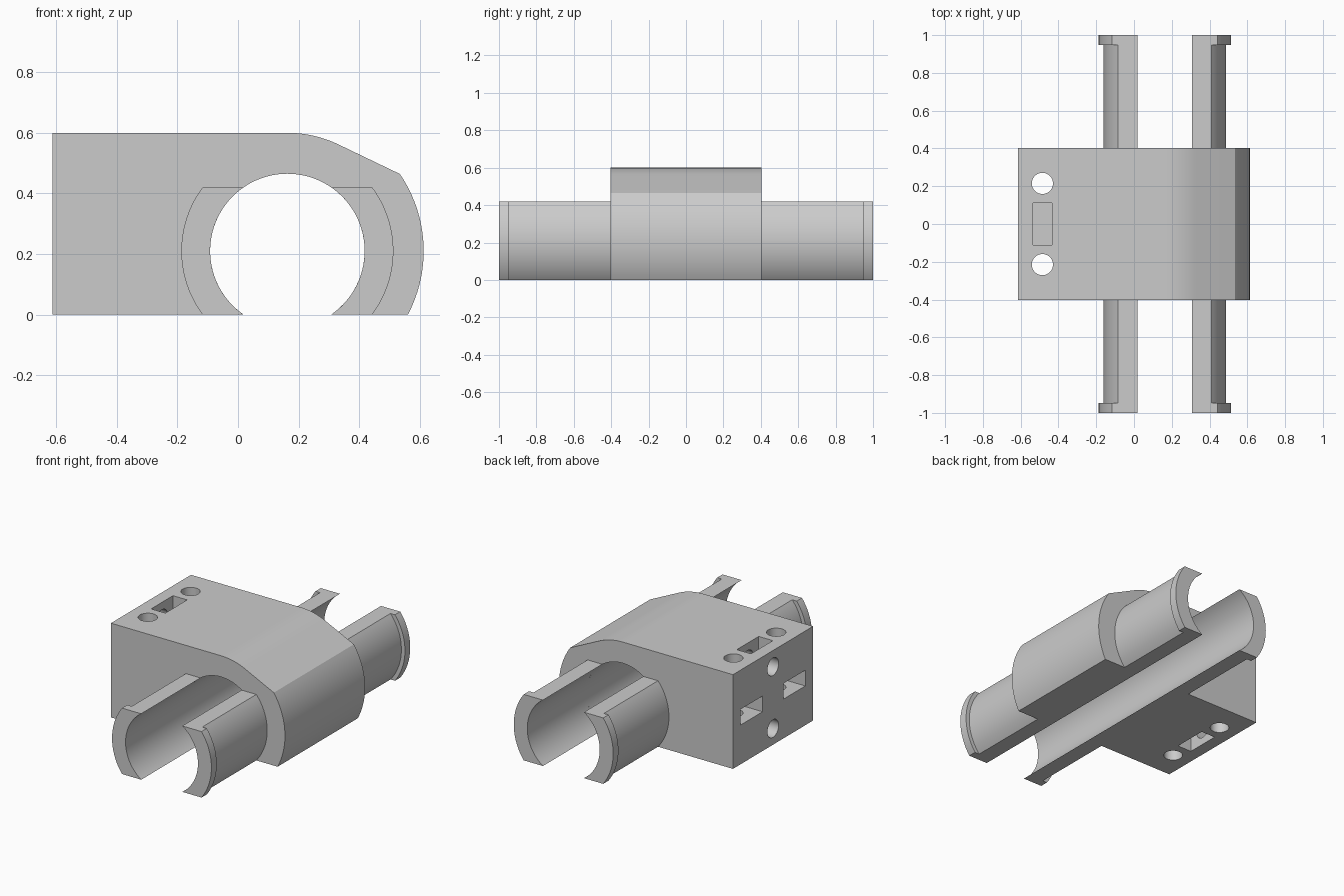
import bpy, bmesh, math
from math import sin, cos, asin, radians

if "Cube" in bpy.data.objects:
    bpy.data.objects.remove(bpy.data.objects["Cube"])

# Key dimensions
CX, CZ = 0.163, 0.21            # bore axis
BORE, TUBE, COLLAR, OUTER, CROWN = 0.255, 0.325, 0.35, 0.45, 0.39
LEFT, TOP = -0.613, 0.6
BODY_Y, COLLAR_Y, END_Y = 0.403, 0.947, 1.0
HOLE_R = 0.056
SCREW_X, SCREW_Y, SCREW_Z = -0.485, 0.215, 0.197

grey = bpy.data.materials.new("light grey plastic")
grey.use_nodes = True
colour = (0.6, 0.6, 0.6, 1)
grey.diffuse_color = colour
grey.node_tree.nodes["Principled BSDF"].inputs["Base Color"].default_value = colour


def arc(radius, start, end, steps):
    """Points around the bore axis, angles in radians from +x."""
    angles = [start + (end - start) * i / steps for i in range(steps + 1)]
    return [(CX + radius * cos(a), CZ + radius * sin(a)) for a in angles]


def to_object(name, bm):
    bmesh.ops.recalc_face_normals(bm, faces=bm.faces)
    mesh = bpy.data.meshes.new(name)
    bm.to_mesh(mesh)
    bm.free()
    mesh.materials.append(grey)
    obj = bpy.data.objects.new(name, mesh)
    bpy.context.collection.objects.link(obj)
    return obj


def extrude(name, profile, y0, y1):
    """Extrude an x-z profile along y."""
    bm = bmesh.new()
    face = bm.faces.new([bm.verts.new((x, y0, z)) for x, z in profile])
    made = bmesh.ops.extrude_face_region(bm, geom=[face])["geom"]
    verts = [v for v in made if isinstance(v, bmesh.types.BMVert)]
    bmesh.ops.translate(bm, verts=verts, vec=(0, y1 - y0, 0))
    return to_object(name, bm)


def shade(obj):
    bpy.ops.object.select_all(action='DESELECT')
    obj.select_set(True)
    bpy.context.view_layer.objects.active = obj
    bpy.ops.object.shade_smooth_by_angle(angle=radians(25))


def cut(target, cutter):
    cutter.hide_render = True
    mod = target.modifiers.new("cut", 'BOOLEAN')
    mod.operation = 'DIFFERENCE'
    mod.solver = 'EXACT'
    mod.object = cutter
    bpy.context.view_layer.objects.active = target
    bpy.ops.object.modifier_apply(modifier=mod.name)
    bpy.data.objects.remove(cutter)


def box(lo, hi):
    bpy.ops.mesh.primitive_cube_add(size=1, location=[(a + b) / 2 for a, b in zip(lo, hi)])
    obj = bpy.context.object
    obj.scale = [b - a for a, b in zip(lo, hi)]
    bpy.context.view_layer.update()
    return obj


def rod(location, depth, rotation=(0, 0, 0)):
    bpy.ops.mesh.primitive_cylinder_add(vertices=48, radius=HOLE_R, depth=depth,
                                        location=location, rotation=rotation)
    return bpy.context.object


# Clamp body: block with a rounded nose and an open-bottomed bore
bore_foot, nose_foot = asin(CZ / BORE), asin(CZ / OUTER)
profile = [(LEFT, 0)]
profile += arc(BORE, math.pi + bore_foot, -bore_foot, 72)
profile += arc(OUTER, -nose_foot, radians(34.4), 24)
profile += arc(CROWN, radians(65), radians(90), 10)
profile += [(LEFT, TOP)]
body = extrude("clamp_body", profile, -BODY_Y, BODY_Y)

# Upright screw holes, each crossed by a nut slot from the end face
for side in (-1, 1):
    y = side * SCREW_Y
    cut(body, rod((SCREW_X, y, TOP / 2), 1))
    cut(body, box((LEFT - 0.1, y - 0.11, 0.25), (SCREW_X + 0.11, y + 0.11, 0.35)))

# Level screw holes, each crossed by a nut slot from the top or bottom
for side in (-1, 1):
    z = TOP / 2 + side * SCREW_Z
    cut(body, rod((LEFT + 0.1, 0, z), 0.46, (0, math.pi / 2, 0)))
    z0, z1 = sorted((z - side * 0.11, z + side * 0.3))
    cut(body, box((SCREW_X - 0.05, -0.11, z0), (SCREW_X + 0.05, 0.11, z1)))
shade(body)


# Bearing jaws: split tube walls with a collar at each end
def jaw_profile(radius, side):
    a, b = asin(CZ / radius), asin(CZ / BORE)
    points = arc(radius, -a, a, 32) + arc(BORE, b, -b, 40)
    return [(CX + side * (x - CX), z) for x, z in points]


for end, end_name in ((-1, "front"), (1, "back")):
    for side, side_name in ((-1, "right"), (1, "left")):
        for part, radius, y0, y1 in (("jaw", TUBE, BODY_Y, COLLAR_Y),
                                     ("collar", COLLAR, COLLAR_Y, END_Y)):
            shade(extrude(f"{end_name}_{side_name}_{part}",
                          jaw_profile(radius, side), end * y0, end * y1))
